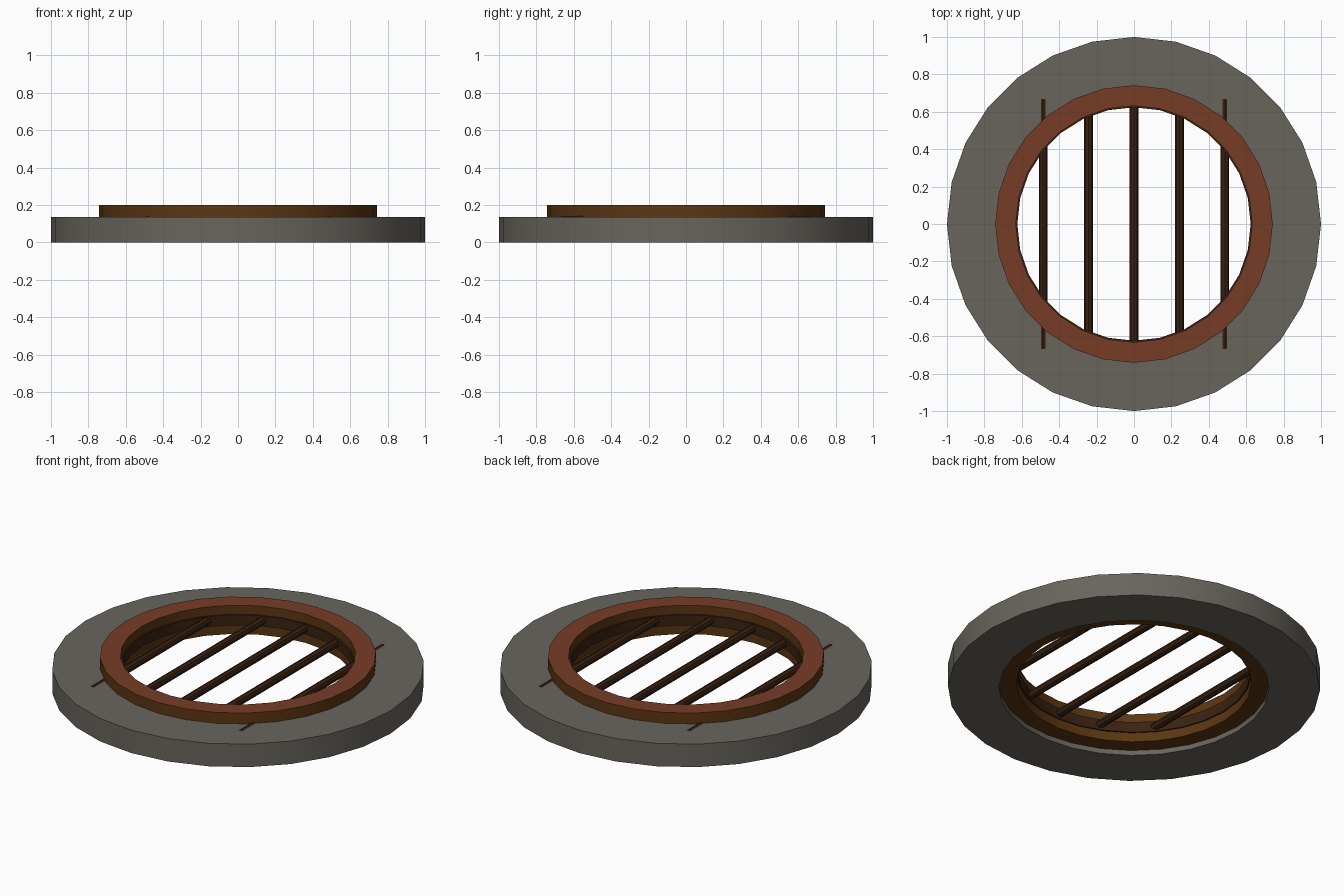
import bpy, bmesh, math

cube = bpy.data.objects.get("Cube")
if cube:
    bpy.data.objects.remove(cube, do_unlink=True)

SIDES = 28


def make_material(name, rgb):
    mat = bpy.data.materials.new(name)
    mat.use_nodes = True
    mat.diffuse_color = (*rgb, 1)
    bsdf = next(n for n in mat.node_tree.nodes if n.type == 'BSDF_PRINCIPLED')
    bsdf.inputs["Base Color"].default_value = (*rgb, 1)
    return mat


stone = make_material("grey stone", (0.14, 0.13, 0.11))
rust = make_material("rust", (0.185, 0.045, 0.02))
brown = make_material("brown iron", (0.105, 0.037, 0.006))
dark = make_material("dark iron", (0.042, 0.016, 0.006))


def finish(name, bm, mats):
    bmesh.ops.recalc_face_normals(bm, faces=bm.faces)
    mesh = bpy.data.meshes.new(name)
    bm.to_mesh(mesh)
    bm.free()
    for mat in mats:
        mesh.materials.append(mat)
    obj = bpy.data.objects.new(name, mesh)
    bpy.context.collection.objects.link(obj)
    bpy.ops.object.select_all(action='DESELECT')
    obj.select_set(True)
    bpy.context.view_layer.objects.active = obj
    bpy.ops.object.shade_smooth_by_angle(angle=math.radians(30))
    return obj


def ring(name, inner, outer, bottom, top, mats):
    """Sweep a rectangular section round z; a second material goes on the top."""
    bm = bmesh.new()
    section = [(inner, bottom), (outer, bottom), (outer, top), (inner, top)]
    loops = []
    for i in range(SIDES):
        a = math.tau * i / SIDES
        loops.append([bm.verts.new((r * math.cos(a), r * math.sin(a), z))
                      for r, z in section])
    for i in range(SIDES):
        here, there = loops[i], loops[(i + 1) % SIDES]
        for j in range(4):
            k = (j + 1) % 4
            face = bm.faces.new((here[j], here[k], there[k], there[j]))
            if j == 2 and len(mats) > 1:
                face.material_index = 1
    return finish(name, bm, mats)


# Stone surround, iron rim with rusty top, and dark band inside the rim
ring("stone_surround", 0.726, 1.0, 0, 0.136, [stone])
ring("iron_rim", 0.632, 0.742, 0.03, 0.2, [brown, rust])
ring("inner_band", 0.624, 0.66, 0.085, 0.147, [dark])

# Grate bars, running front to back
for n in range(-2, 3):
    bm = bmesh.new()
    bmesh.ops.create_cone(bm, cap_ends=True, segments=8, radius1=0.023,
                          radius2=0.023, depth=1.335)
    bar = finish(f"grate_bar_{n + 3}", bm, [dark])
    bar.rotation_euler = (math.pi / 2, 0, 0)
    bar.location = (n * 0.243, 0, 0.118)
